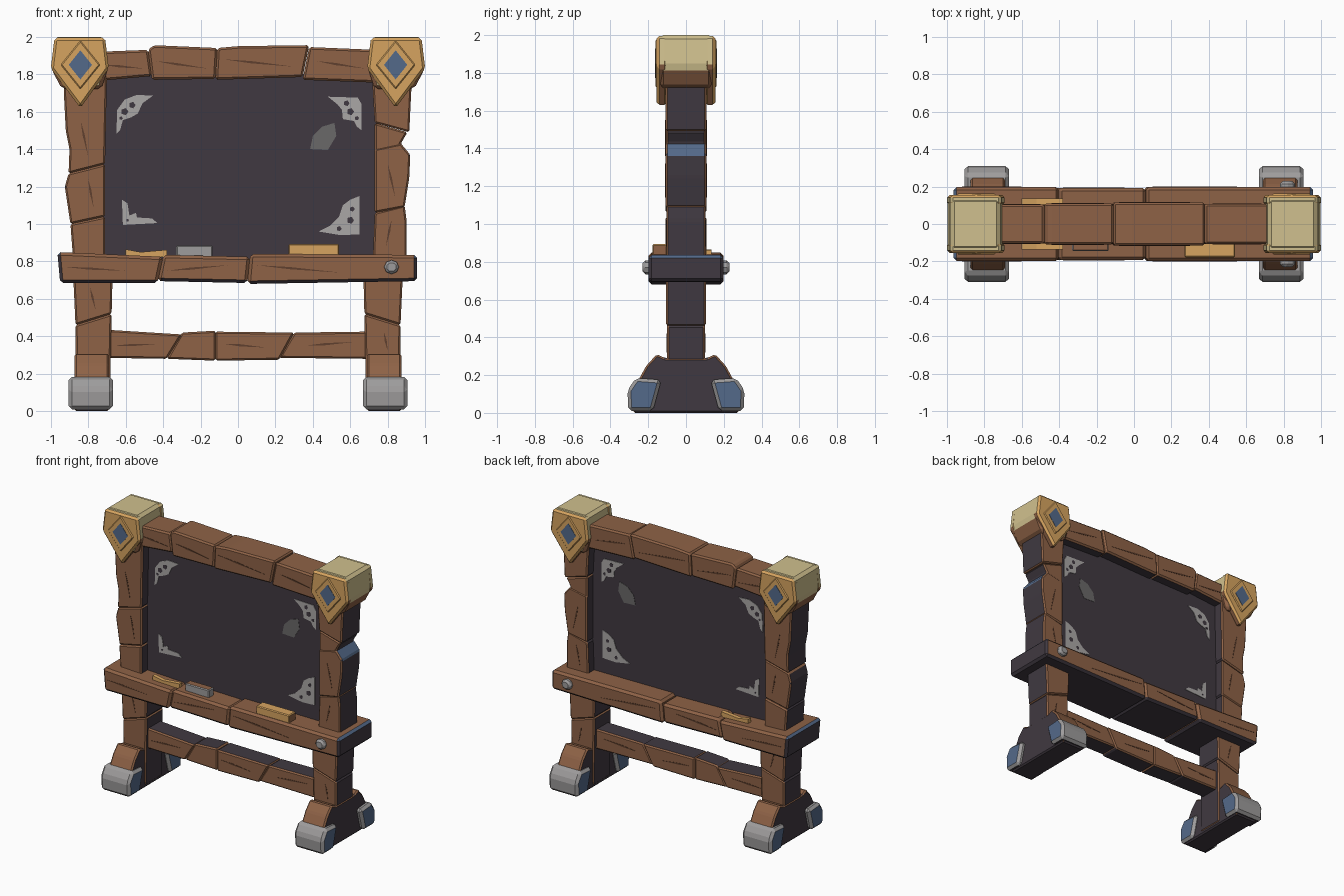
import bpy, bmesh, math
from mathutils import Vector


def material(name, r, g, b):
    lin = [((c / 255 + 0.055) / 1.055) ** 2.4 for c in (r, g, b)]
    m = bpy.data.materials.new(name)
    m.diffuse_color = (*lin, 1)
    return m


WOOD = material("wood brown", 142, 98, 70)
CRACK = material("crack brown", 96, 64, 46)
DARK = material("dark slate", 64, 57, 65)
CHALK = material("chalk white", 170, 167, 166)
SMUDGE = material("smudge grey", 106, 104, 104)
GOLD = material("gold", 214, 164, 96)
CREAM = material("cream", 208, 192, 142)
BLUE = material("slate blue", 84, 106, 138)
STONE = material("stone grey", 158, 156, 156)


def prism(name, pts, lo, hi, mats, bevel=0.0, rule=None, axis='Y'):
    """Extrude an outline (u, z) along Y or X; rule(face) picks the material index."""
    bm = bmesh.new()
    put = (lambda u, v, w: (u, w, v)) if axis == 'Y' else (lambda u, v, w: (w, u, v))
    f = bm.faces.new([bm.verts.new(put(u, v, lo)) for u, v in pts])
    new = bmesh.ops.extrude_face_region(bm, geom=[f])["geom"]
    d = Vector(put(0, 0, hi - lo))
    bmesh.ops.translate(bm, vec=d, verts=[g for g in new if isinstance(g, bmesh.types.BMVert)])
    bmesh.ops.recalc_face_normals(bm, faces=bm.faces[:])
    if bevel:
        bmesh.ops.bevel(bm, geom=bm.edges[:], offset=bevel, segments=1,
                        affect='EDGES', clamp_overlap=True)
    bm.normal_update()
    if rule:
        for f in bm.faces:
            f.material_index = rule(f)
    me = bpy.data.meshes.new(name)
    bm.to_mesh(me)
    bm.free()
    for m in mats:
        me.materials.append(m)
    ob = bpy.data.objects.new(name, me)
    bpy.context.collection.objects.link(ob)
    return ob


def plates(name, pts, depth, thick, mat, bevel=0.0):
    """The same flat plate on the front and on the back."""
    for side, s in (("front", -1), ("back", 1)):
        prism(f"{name}_{side}", pts, s * depth, s * (depth + thick), [mat], bevel)


def box(x0, x1, z0, z1):
    return [(x0, z0), (x1, z0), (x1, z1), (x0, z1)]


def flip(pts, s):
    return [(u * s, v) for u, v in pts]


WOODS = [WOOD, DARK, BLUE]


def post_rule(f):
    n = f.normal
    if abs(n.x) > 0.3 and n.z > 0.3 and f.calc_area() > 0.003:
        return 2
    return 1 if abs(n.x) > 0.75 else 0


def tray_rule(f):
    n = f.normal
    if abs(n.x) > 0.4 and abs(f.calc_center_median().x) > 0.9:
        return 2 if n.z > 0.3 else 1
    return 1 if n.z < -0.6 else 0


# Writing board
prism("board", box(-0.74, 0.75, 0.80, 1.80), -0.035, 0.035, [DARK])

# Upper posts, made of chunky stacked pieces
posts = {
    "left_post": [
        [(-.93, 1.80), (-.93, 1.70), (-.92, 1.50), (-.90, 1.40), (-.905, 1.27), (-.71, 1.32), (-.70, 1.80)],
        [(-.905, 1.27), (-.925, 1.20), (-.895, 1.00), (-.71, 1.04), (-.71, 1.32)],
        [(-.895, 1.00), (-.88, .80), (-.71, .80), (-.71, 1.04)]],
    "right_post": [
        [(.93, 1.80), (.92, 1.60), (.915, 1.49), (.73, 1.54), (.715, 1.80)],
        [(.905, 1.49), (.87, 1.43), (.875, 1.39), (.73, 1.36), (.73, 1.54)],
        [(.87, 1.43), (.92, 1.37), (.915, 1.25), (.89, 1.09), (.73, 1.06), (.73, 1.40)],
        [(.89, 1.10), (.90, 1.02), (.90, .80), (.72, .80), (.73, 1.06)]]}
for name, pieces in posts.items():
    for i, p in enumerate(pieces):
        h = 0.108 - 0.005 * (i % 2)
        prism(f"{name}_{i + 1}", p, -h, h, WOODS, 0.009, post_rule)

# Lower legs, feet braces and stone toes
for s, side in ((-1, "left"), (1, "right")):
    prism(side + "_leg_upper", flip([(.88, .72), (.868, .46), (.675, .52), (.67, .72)], s),
          -.105, .105, WOODS, 0.009, post_rule)
    prism(side + "_leg_lower", flip([(.868, .46), (.865, .02), (.685, .02), (.675, .52)], s),
          -.10, .10, WOODS, 0.009, post_rule)
    half = [(-.28, 0), (-.27, .14), (-.21, .25), (-.155, .31), (-.11, .29)]
    prism(side + "_foot_brace", half + [(-u, v) for u, v in half[::-1]], s * .69, s * .872, WOODS, 0.01,
          lambda f: 1 if abs(f.normal.x) > .75 or f.normal.z < -.6 else 0, 'X')
    for t, end in ((1, "front"), (-1, "back")):
        toe = [(-.305, .01), (-.31, .12), (-.265, .185), (-.13, .175), (-.175, .01)]
        prism(f"{side}_{end}_toe", flip(toe, t), s * .668, s * .905, [STONE, BLUE, DARK], 0.018,
              lambda f: 1 if abs(f.normal.x) > .75 else 2 if f.normal.z < -.8 else 0, 'X')

# Top beam
beam = [[(-.74, 1.92), (-.48, 1.93), (-.46, 1.79), (-.74, 1.765)],
        [(-.48, 1.93), (-.45, 1.955), (-.11, 1.94), (-.12, 1.775), (-.46, 1.77)],
        [(-.11, 1.94), (.0, 1.95), (.38, 1.955), (.345, 1.785), (-.12, 1.77)],
        [(.38, 1.945), (.74, 1.93), (.74, 1.755), (.345, 1.77)]]
for i, p in enumerate(beam):
    h = (0.105, 0.11, 0.115, 0.108)[i]
    prism(f"top_beam_{i + 1}", p, -h, h, WOODS, 0.011, lambda f: int(f.normal.z < -.8))

# Chalk tray
tray = [[(-.965, .85), (-.40, .825), (-.43, .685), (-.95, .685)],
        [(-.40, .835), (.065, .825), (.05, .685), (-.43, .695)],
        [(.065, .84), (.957, .835), (.957, .695), (.05, .68)]]
for i, p in enumerate(tray):
    h = (0.198, 0.192, 0.198)[i]
    prism(f"chalk_tray_{i + 1}", p, -h, h, WOODS, 0.016, tray_rule)

# Lower rail
rail = [[(-.70, .435), (-.30, .41), (-.38, .28), (-.70, .285)],
        [(-.30, .42), (-.12, .43), (-.12, .27), (-.38, .28)],
        [(-.12, .425), (.30, .42), (.22, .275), (-.12, .27)],
        [(.30, .42), (.69, .425), (.69, .28), (.22, .285)]]
for i, p in enumerate(rail):
    h = 0.075 - 0.004 * (i % 2)
    prism(f"lower_rail_{i + 1}", p, -h, h, WOODS, 0.009, lambda f: int(abs(f.normal.z) > .8))

# Corner caps with gold shields and blue diamonds
for s, side in ((-1, "left"), (1, "right")):
    cap = [(.715, 2.0), (.98, 2.0), (.998, 1.83), (.94, 1.72), (.73, 1.72), (.695, 1.83)]
    prism(side + "_cap", flip(cap, s), -.14, .14, [CREAM, WOOD], 0.02,
          lambda f: int(f.normal.z < -.2))
    shield = [(.71, 1.995), (.98, 1.995), (1.0, 1.83), (.842, 1.62), (.69, 1.83)]
    for t, end in ((-1, "front"), (1, "back")):
        prism(f"{side}_{end}_shield", flip(shield, s), t * .10, t * .155, [GOLD, CREAM, WOOD], 0.014,
              lambda f: 0 if abs(f.normal.y) > .4 else 2 if f.normal.z < -.2 else 1)

    def diamond(w, h):
        return flip([(.842 - w, 1.85), (.842, 1.85 - h), (.842 + w, 1.85), (.842, 1.85 + h)], s)
    plates(side + "_diamond_frame", diamond(.105, .13), .148, .014, GOLD, 0.006)
    plates(side + "_diamond", diamond(.062, .078), .160, .004, BLUE)

# Tray bolts
bolt = [(.82 + .043 * math.cos(a * math.pi / 4 + .39), .77 + .04 * math.sin(a * math.pi / 4 + .39))
        for a in range(8)]
plates("tray_bolt", bolt, .18, .05, STONE, 0.016)

# Things lying on the tray
plates("chalk_stick", [(-.60, .825), (-.38, .825), (-.38, .862), (-.52, .85), (-.60, .865)], .105, .03, GOLD)
prism("eraser", box(-.33, -.135, .82, .885), -.145, -.085, [STONE, WOOD], .006,
      lambda f: int(f.normal.z > .8))
prism("chalk_box", box(.27, .54, .82, .893), -.178, -.10, [GOLD, WOOD], .006,
      lambda f: int(abs(f.normal.x) > .8))

# Chalk ornaments in the board corners, with small holes, and one smudge
ornaments = {
    "top_left": [(-.65, 1.48), (-.645, 1.61), (-.605, 1.665), (-.54, 1.69), (-.455, 1.685),
                 (-.51, 1.645), (-.535, 1.59), (-.57, 1.57), (-.615, 1.555), (-.63, 1.50)],
    "top_right": [(.48, 1.68), (.64, 1.675), (.66, 1.64), (.66, 1.50), (.635, 1.52), (.62, 1.55),
                  (.56, 1.56), (.555, 1.61), (.53, 1.64)],
    "bottom_left": [(-.62, 1.13), (-.615, .995), (-.43, 1.005), (-.46, 1.03), (-.54, 1.035),
                    (-.545, 1.06), (-.58, 1.045), (-.59, 1.11)],
    "bottom_right": [(.65, 1.15), (.65, .945), (.55, .94), (.43, .96), (.49, .99), (.54, 1.04),
                     (.56, 1.10), (.60, 1.13)]}
for name, p in ornaments.items():
    plates("ornament_" + name, p, .034, .005, CHALK)
holes = [(-.605, 1.60, .02), (-.565, 1.635, .018), (-.625, 1.565, .01), (.60, 1.60, .02),
         (.635, 1.565, .012), (.58, 1.645, .016), (-.59, 1.02, .008), (.60, 1.02, .02),
         (.61, 1.08, .014), (.54, .975, .014)]
for i, (x, z, r) in enumerate(holes):
    p = [(x + r * math.cos(a * 1.257), z + r * math.sin(a * 1.257)) for a in range(5)]
    plates(f"ornament_hole_{i + 1}", p, .037, .003, DARK)
plates("smudge", [(.385, 1.40), (.40, 1.47), (.45, 1.52), (.515, 1.54), (.525, 1.47), (.48, 1.395)],
       .034, .003, SMUDGE)

# Tapered cracks in the wood: start, end, depth of the surface
cracks = [(-.72, 1.85, -.50, 1.83, .105), (-.44, 1.87, -.16, 1.83, .11), (-.08, 1.88, .30, 1.84, .115),
          (.42, 1.87, .68, 1.83, .108), (-.92, .77, -.60, .75, .198), (-.38, .75, -.05, .78, .192),
          (.10, .78, .55, .74, .198), (-.66, .35, -.42, .36, .075), (-.08, .36, .15, .34, .075),
          (.36, .35, .62, .37, .071), (-.84, 1.55, -.80, 1.36, .108), (-.80, 1.24, -.77, 1.08, .103),
          (.80, 1.32, .84, 1.14, .108), (.82, 1.02, .79, .88, .103), (-.79, .66, -.76, .54, .105),
          (.78, .42, .80, .32, .10)]
for i, (x0, z0, x1, z1, d) in enumerate(cracks):
    n = Vector((z0 - z1, x1 - x0)).normalized() * .006
    xm, zm = x0 * .6 + x1 * .4, z0 * .6 + z1 * .4
    plates(f"crack_{i + 1}", [(x0, z0), (xm - n.x, zm - n.y), (x1, z1), (xm + n.x, zm + n.y)],
           d - .002, .004, CRACK)
